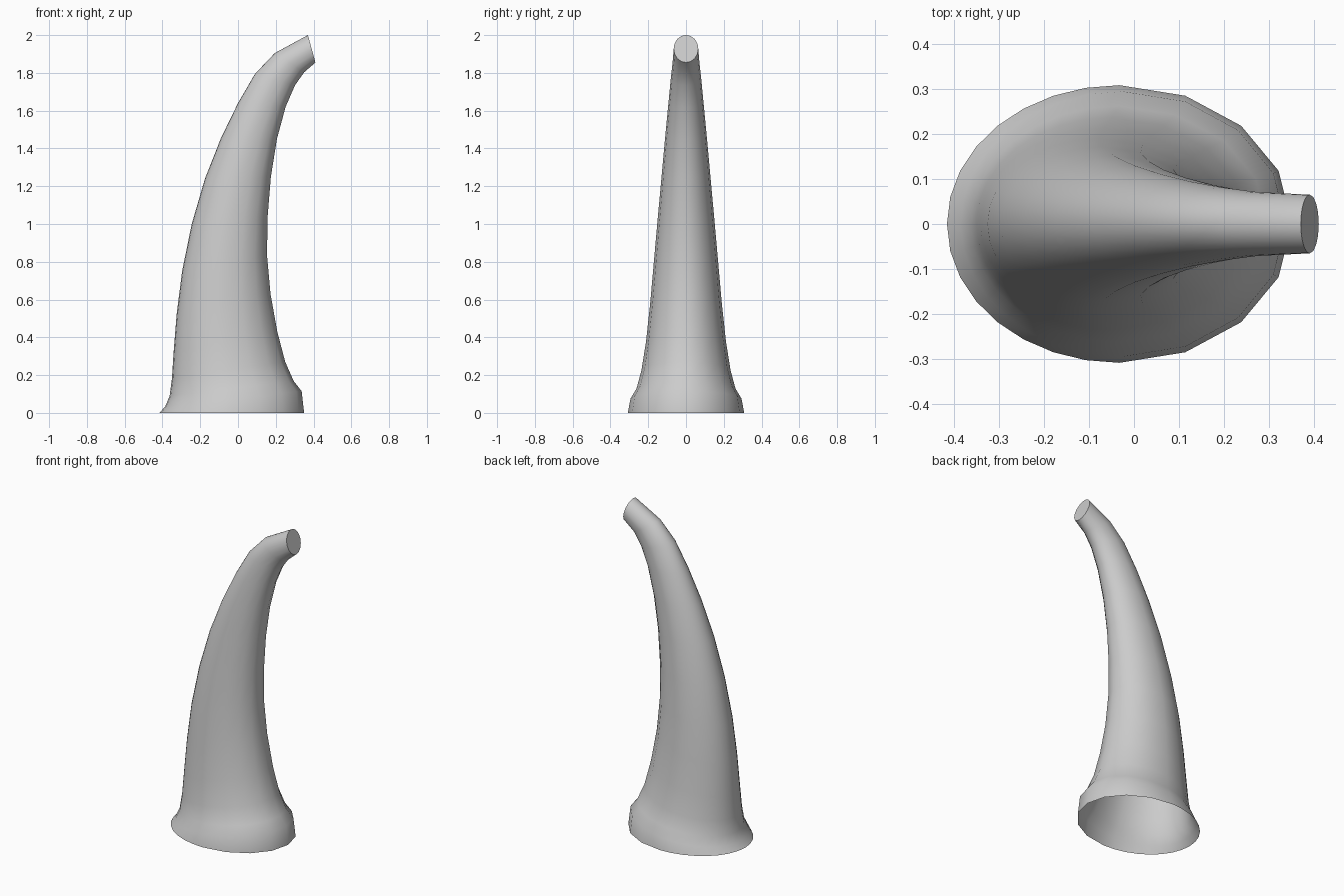
import bpy, bmesh, math

# Tilted oval sections: left x, left z, right x, right z, half width in y
SECTIONS = [
    (-0.415, 0.00, 0.350, 0.00, 0.308),
    (-0.385, 0.035, 0.337, 0.115, 0.294),
    (-0.362, 0.09, 0.295, 0.168, 0.262),
    (-0.350, 0.18, 0.250, 0.27, 0.236),
    (-0.341, 0.32, 0.208, 0.43, 0.212),
    (-0.325, 0.52, 0.172, 0.63, 0.190),
    (-0.296, 0.75, 0.154, 0.83, 0.171),
    (-0.245, 1.00, 0.156, 1.03, 0.151),
    (-0.175, 1.24, 0.174, 1.25, 0.130),
    (-0.090, 1.455, 0.206, 1.45, 0.111),
    (0.000, 1.64, 0.252, 1.62, 0.094),
    (0.090, 1.795, 0.302, 1.735, 0.081),
    (0.195, 1.905, 0.350, 1.803, 0.071),
    (0.370, 2.00, 0.410, 1.855, 0.065),
]

# Coarser steps on the inner side, finer on the outer side of the curve
ANGLES = [math.radians(22.5 * i) for i in range(-4, 4)]
ANGLES += [math.radians(90 + 11.25 * i) for i in range(16)]


def ring(bm, xl, zl, xr, zr, w):
    cx, cz = (xl + xr) / 2, (zl + zr) / 2
    dx, dz = (xr - xl) / 2, (zr - zl) / 2
    return [bm.verts.new((cx + dx * math.cos(a), w * math.sin(a), cz + dz * math.cos(a)))
            for a in ANGLES]


# Horn shell: lofted sections, open base, flat capped tip
bm = bmesh.new()
rings = [ring(bm, *s) for s in SECTIONS]
n = len(ANGLES)
for low, high in zip(rings, rings[1:]):
    for i in range(n):
        j = (i + 1) % n
        bm.faces.new((low[i], low[j], high[j], high[i]))
bm.faces.new(rings[-1])

mesh = bpy.data.meshes.new("horn")
bm.to_mesh(mesh)
bm.free()
horn = bpy.data.objects.new("horn", mesh)
bpy.context.collection.objects.link(horn)

# Smooth body with crisp collar and tip edges
bpy.context.view_layer.objects.active = horn
horn.select_set(True)
bpy.ops.object.shade_smooth_by_angle(angle=math.radians(35))
